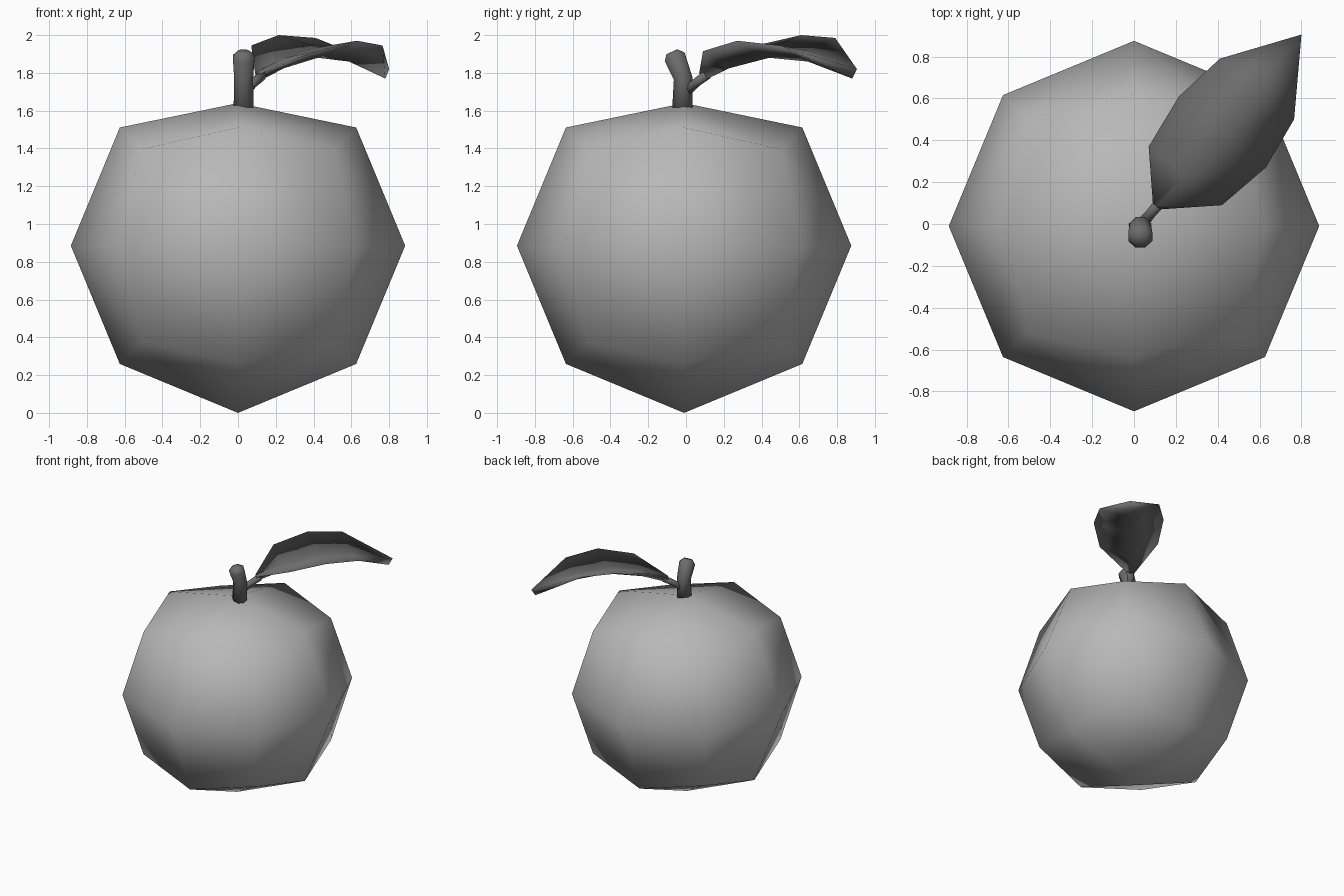
import bpy
import bmesh
import math
from mathutils import Vector, Matrix

cube = bpy.data.objects.get("Cube")
if cube:
    bpy.data.objects.remove(cube, do_unlink=True)


def make_material(name, value):
    mat = bpy.data.materials.new(name)
    mat.use_nodes = True
    colour = (value, value, value, 1.0)
    mat.diffuse_color = colour
    bsdf = next(n for n in mat.node_tree.nodes if n.type == 'BSDF_PRINCIPLED')
    bsdf.inputs["Base Color"].default_value = colour
    return mat


light_grey = make_material("light_grey", 0.48)
dark_grey = make_material("dark_grey", 0.15)


def finish(bm, name, mat):
    bmesh.ops.recalc_face_normals(bm, faces=bm.faces)
    for face in bm.faces:
        face.smooth = True
    mesh = bpy.data.meshes.new(name)
    bm.to_mesh(mesh)
    bm.free()
    mesh.materials.append(mat)
    obj = bpy.data.objects.new(name, mesh)
    bpy.context.collection.objects.link(obj)
    return obj


def tube(name, rings, sides, mat):
    """Loft closed rings given as (centre, axis, radius)."""
    bm = bmesh.new()
    loops = []
    for centre, axis, radius in rings:
        turn = Vector((0, 0, 1)).rotation_difference(Vector(axis))
        loop = []
        for i in range(sides):
            a = math.tau * (i + 0.5) / sides
            offset = Vector((math.cos(a), math.sin(a), 0)) * radius
            loop.append(bm.verts.new(Vector(centre) + turn @ offset))
        loops.append(loop)
    for low, high in zip(loops, loops[1:]):
        for i in range(sides):
            j = (i + 1) % sides
            bm.faces.new((low[i], low[j], high[j], high[i]))
    bm.faces.new(loops[0][::-1])
    bm.faces.new(loops[-1])
    return finish(bm, name, mat)


# Fruit: a rounded cube with a flattened crown
radius = 0.885
bm = bmesh.new()
bmesh.ops.create_cube(bm, size=2)
bmesh.ops.subdivide_edges(bm, edges=bm.edges[:], cuts=1, use_grid_fill=True)
for v in bm.verts:
    v.co = v.co.normalized() * radius
    if v.co.z > 0.95 * radius:
        v.co.z = 0.755
bmesh.ops.translate(bm, verts=bm.verts, vec=(0, -0.01, radius))
finish(bm, "fruit", light_grey)

# Stem: short bent stub with a rounded end
tube("stem", [
    ((0.03, -0.02, 1.60), (0, 0, 1), 0.058),
    ((0.03, -0.015, 1.77), (0, -0.12, 1), 0.054),
    ((0.03, -0.06, 1.885), (0, -0.45, 1), 0.062),
    ((0.03, -0.075, 1.912), (0, -0.45, 1), 0.034),
], 8, dark_grey)

# Leaf stalk
tube("leaf_stalk", [
    ((0.03, -0.01, 1.69), (1, 1, 0.9), 0.03),
    ((0.08, 0.05, 1.745), (1, 1, 0.9), 0.025),
    ((0.13, 0.11, 1.79), (1, 1, 0.6), 0.028),
], 6, dark_grey)

# Leaf: stations of left edge, right edge and underside height along the rib
stations = [
    ((0.09, 0.10, 1.80), (0.125, 0.07, 1.80), 1.755),
    ((0.07, 0.37, 1.945), (0.42, 0.09, 1.915), 1.825),
    ((0.215, 0.61, 2.0), (0.63, 0.27, 1.97), 1.88),
    ((0.41, 0.79, 1.985), (0.765, 0.50, 1.945), 1.86),
]
thickness = 0.055
bm = bmesh.new()
rows = []
for left, right, low in stations:
    mid = (Vector(left) + Vector(right)) / 2
    rows.append([bm.verts.new(p) for p in (
        left, (mid.x, mid.y, low + thickness), right, (mid.x, mid.y, low))])
for a, b in zip(rows, rows[1:]):
    for i in range(4):
        j = (i + 1) % 4
        bm.faces.new((a[i], a[j], b[j], b[i]))
bm.faces.new(rows[0])
tip_top = bm.verts.new((0.80, 0.905, 1.82))
tip_low = bm.verts.new((0.78, 0.88, 1.77))
left, top, right, low = rows[-1]
for face in ((left, top, tip_top), (top, right, tip_top),
             (right, low, tip_low), (low, left, tip_low),
             (left, tip_top, tip_low), (right, tip_low, tip_top)):
    bm.faces.new(face)
finish(bm, "leaf", dark_grey)
